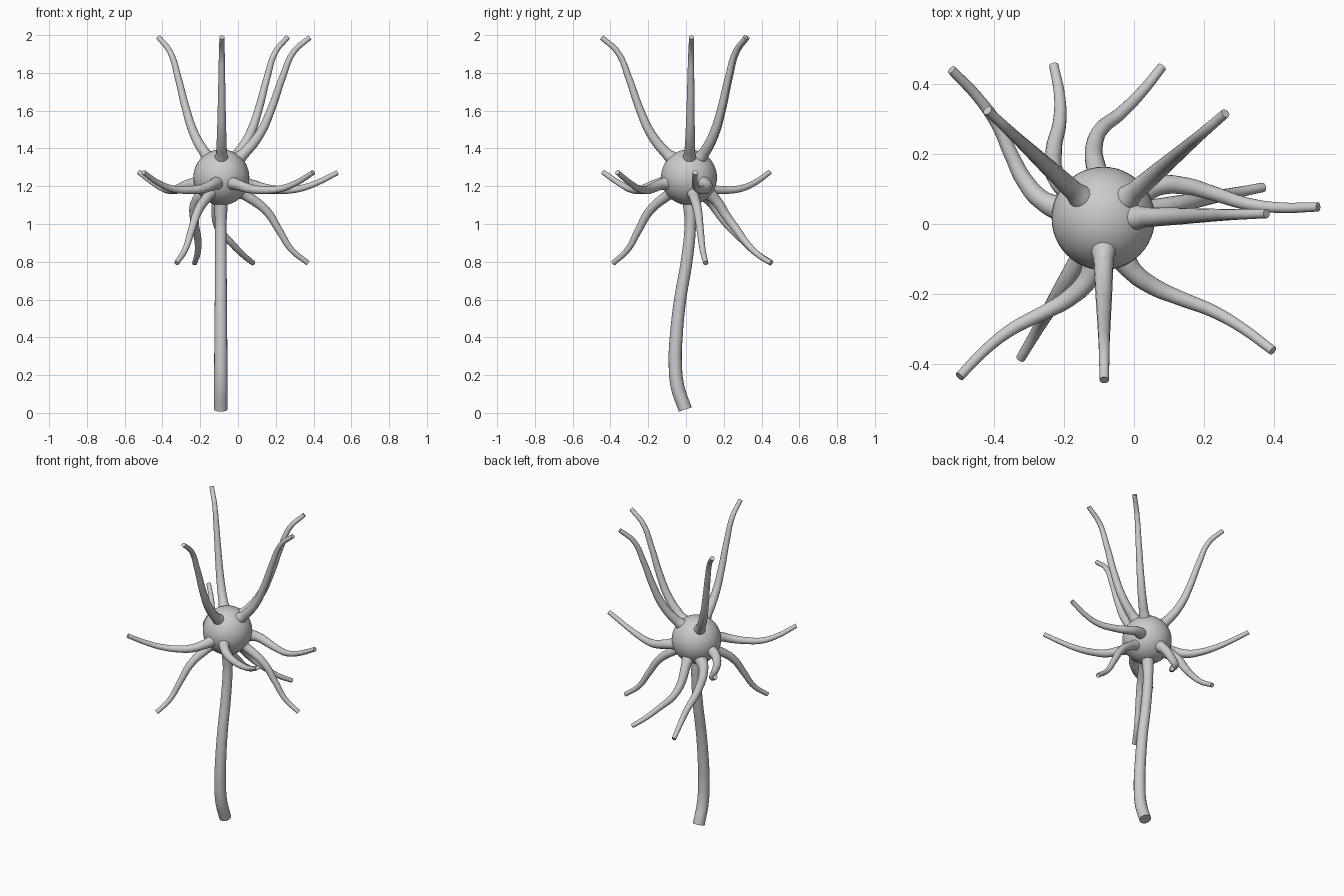
import bpy
import bmesh
import math
from mathutils import Vector

cube = bpy.data.objects.get("Cube")
if cube:
    bpy.data.objects.remove(cube)

# One plain grey for the whole cell
grey = bpy.data.materials.new("soft_grey")
grey.use_nodes = True
color = (0.6, 0.6, 0.6, 1)
grey.diffuse_color = color
grey.node_tree.nodes["Principled BSDF"].inputs["Base Color"].default_value = color

CENTER = Vector((-0.088, 0.016, 1.247))


def finish(obj, name):
    obj.name = name
    obj.data.materials.clear()
    obj.data.materials.append(grey)
    bpy.ops.object.shade_smooth_by_angle(angle=math.radians(40))


def dimple_ends(mesh, radius):
    """Sink a small round dimple into each flat end cap."""
    bm = bmesh.new()
    bm.from_mesh(mesh)
    bmesh.ops.remove_doubles(bm, verts=bm.verts, dist=0.00001)
    caps = [f for f in bm.faces if len(f.verts) > 4]
    bmesh.ops.inset_individual(bm, faces=caps, thickness=radius * 0.45)
    bmesh.ops.inset_individual(bm, faces=caps, thickness=radius * 0.05,
                               depth=-radius * 0.4)
    bm.to_mesh(mesh)
    bm.free()


def tube(name, points, radii):
    """Capped tapering tube swept smoothly through the points."""
    curve = bpy.data.curves.new(name, "CURVE")
    curve.dimensions = "3D"
    curve.bevel_depth = 1
    curve.bevel_resolution = 6
    curve.resolution_u = 8
    curve.use_fill_caps = True
    spline = curve.splines.new("BEZIER")
    spline.bezier_points.add(len(points) - 1)
    for knot, point, radius in zip(spline.bezier_points, points, radii):
        knot.co = point
        knot.radius = radius
        knot.handle_left_type = knot.handle_right_type = "AUTO"
    obj = bpy.data.objects.new(name, curve)
    bpy.context.collection.objects.link(obj)
    bpy.ops.object.select_all(action="DESELECT")
    obj.select_set(True)
    bpy.context.view_layer.objects.active = obj
    bpy.ops.object.convert(target="MESH")
    dimple_ends(bpy.context.object.data, radii[-1])
    finish(bpy.context.object, name)


def branch(name, profile, tip, bend=1):
    """Branch from the body: profile holds (outward, sideways, height)."""
    out = Vector((tip[0] - CENTER.x, tip[1] - CENTER.y, 0))
    scale = out.length / profile[-1][0]
    out.normalize()
    side = Vector((-out.y, out.x, 0)) * bend
    base = Vector((CENTER.x, CENTER.y, 0))
    points = [base + out * u * scale + side * n + Vector((0, 0, z))
              for u, n, z in profile]
    last = len(points) - 1
    radii = [0.0135 + 0.019 * (1 - i / last) ** 1.3 for i in range(last + 1)]
    radii[0] = 0.042
    tube(name, points, radii)


# Cell body
bpy.ops.mesh.primitive_uv_sphere_add(segments=48, ring_count=24, radius=0.148,
                                     location=CENTER)
finish(bpy.context.object, "cell_body")

# Long stem
stem = [(0.019, 1.13), (0.023, 1.0), (0.003, 0.8), (-0.031, 0.6),
        (-0.052, 0.4), (-0.057, 0.28), (-0.045, 0.14), (-0.004, 0.018)]
tube("stem", [(-0.091, y, z) for y, z in stem],
     [0.038, 0.03, 0.031, 0.032, 0.034, 0.035, 0.036, 0.036])

# Upper branches, rising
upper = [(0.07, 0, 1.332), (0.12, 0, 1.375), (0.2, 0, 1.475), (0.262, 0, 1.61),
         (0.318, 0, 1.77), (0.378, 0, 1.91), (0.463, 0, 1.988)]
for i, tip in enumerate([(-0.42, 0.325), (0.262, 0.317), (0.38, 0.03), (-0.085, -0.447)]):
    branch(f"upper_branch_{i + 1}", upper, tip)

# Middle branches, sweeping sideways
middle = [(0.075, 0.05, 1.223), (0.16, 0.085, 1.208), (0.24, 0.08, 1.187),
          (0.31, 0.057, 1.18), (0.41, 0.02, 1.187), (0.5, 0.004, 1.217),
          (0.612, 0, 1.273)]
for i, (x, y, bend) in enumerate([(-0.523, 0.442, 1), (-0.5, -0.437, 1),
                                  (0.398, -0.363, -0.8), (0.528, 0.049, 1)]):
    branch(f"middle_branch_{i + 1}", middle, (x, y), bend)

# Lower branches, drooping: two straight and two bent
straight = [(0.08, 0, 1.18), (0.13, 0, 1.152), (0.24, 0, 1.07),
            (0.31, 0, 0.965), (0.375, 0, 0.864), (0.463, 0, 0.793)]
for i, tip in enumerate([(-0.325, -0.385), (0.37, 0.105)]):
    branch(f"lower_straight_branch_{i + 1}", straight, tip)

bent_right = [(0.08, 0.045, 1.175), (0.15, 0.09, 1.12), (0.23, 0.075, 1.01),
              (0.305, 0.033, 0.92), (0.38, 0.01, 0.845), (0.463, 0, 0.793)]
bent_left = [(0.075, 0.035, 1.18), (0.125, 0.07, 1.125), (0.178, 0.098, 1.035),
             (0.235, 0.098, 0.965), (0.3, 0.061, 0.9), (0.387, 0.024, 0.833),
             (0.463, 0, 0.793)]
branch("lower_bent_branch_right", bent_right, (-0.23, 0.455))
branch("lower_bent_branch_left", bent_left, (0.08, 0.45))
